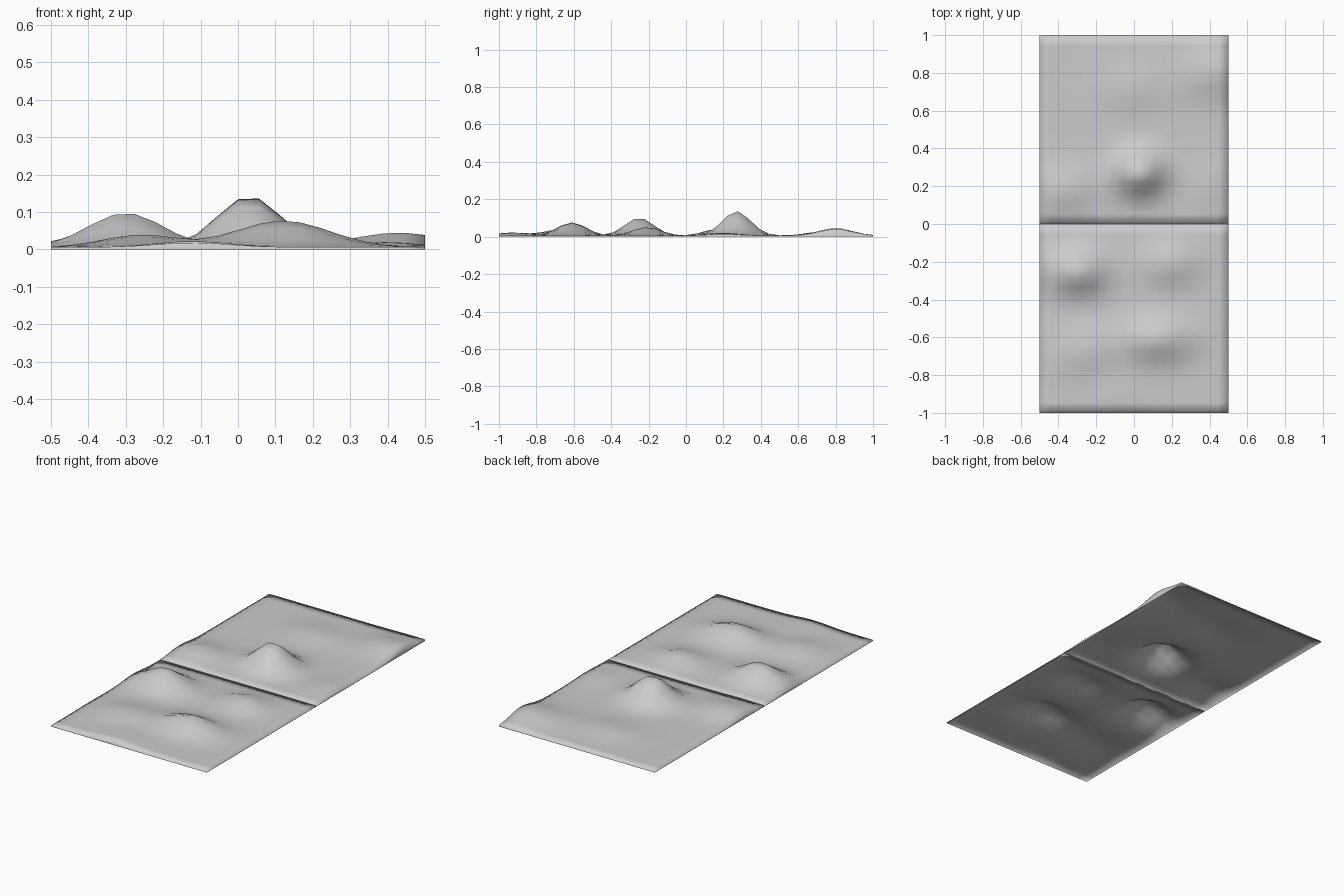
import bpy
import bmesh
import math

if "Cube" in bpy.data.objects:
    bpy.data.objects.remove(bpy.data.objects["Cube"], do_unlink=True)

CELLS = 18
BASE = 0.006

# One plain grey for the whole terrain
grey = bpy.data.materials.new("ground_grey")
grey.use_nodes = True
colour = (0.6, 0.6, 0.6, 1)
grey.diffuse_color = colour
grey.node_tree.nodes["Principled BSDF"].inputs["Base Color"].default_value = colour

# Hills: centre x, centre y, height, spread in x, spread in y
FRONT_HILLS = [
    (-0.30, -0.25, 0.098, 0.10, 0.075),
    (0.12, -0.61, 0.071, 0.125, 0.075),
    (0.19, -0.21, 0.046, 0.10, 0.075),
    (-0.26, -0.67, 0.033, 0.10, 0.09),
    (-0.12, -0.93, 0.016, 0.10, 0.09),
]
BACK_HILLS = [
    (0.03, 0.27, 0.137, 0.085, 0.075),
    (0.43, 0.80, 0.040, 0.12, 0.09),
    (0.00, 0.72, 0.020, 0.12, 0.08),
    (-0.37, 0.18, 0.038, 0.10, 0.08),
    (0.40, 0.20, 0.014, 0.08, 0.09),
]


def ground_height(x, y, hills):
    """Sum of rounded bumps over the flat ground."""
    z = BASE
    for cx, cy, h, sx, sy in hills:
        z += h * math.exp(-0.5 * (((x - cx) / sx) ** 2 + ((y - cy) / sy) ** 2))
    return z


def terrain_tile(name, centre_y, hills):
    """Open-bottomed square of rolling ground with a skirt down to z = 0."""
    bm = bmesh.new()
    bmesh.ops.create_grid(bm, x_segments=CELLS, y_segments=CELLS, size=0.5)
    for v in bm.verts:
        v.co.y += centre_y
        v.co.z = ground_height(v.co.x, v.co.y, hills)
    # Skirt around the border
    rim = [e for e in bm.edges if e.is_boundary]
    skirt = bmesh.ops.extrude_edge_only(bm, edges=rim)["geom"]
    for v in skirt:
        if isinstance(v, bmesh.types.BMVert):
            v.co.z = 0
    bmesh.ops.recalc_face_normals(bm, faces=bm.faces)
    if sum(f.normal.z for f in bm.faces) < 0:
        bmesh.ops.reverse_faces(bm, faces=bm.faces)
    for f in bm.faces:
        f.smooth = True
    mesh = bpy.data.meshes.new(name)
    bm.to_mesh(mesh)
    bm.free()
    mesh.materials.append(grey)
    tile = bpy.data.objects.new(name, mesh)
    bpy.context.collection.objects.link(tile)
    return tile


terrain_tile("front_terrain_tile", -0.5, FRONT_HILLS)
terrain_tile("back_terrain_tile", 0.5, BACK_HILLS)
